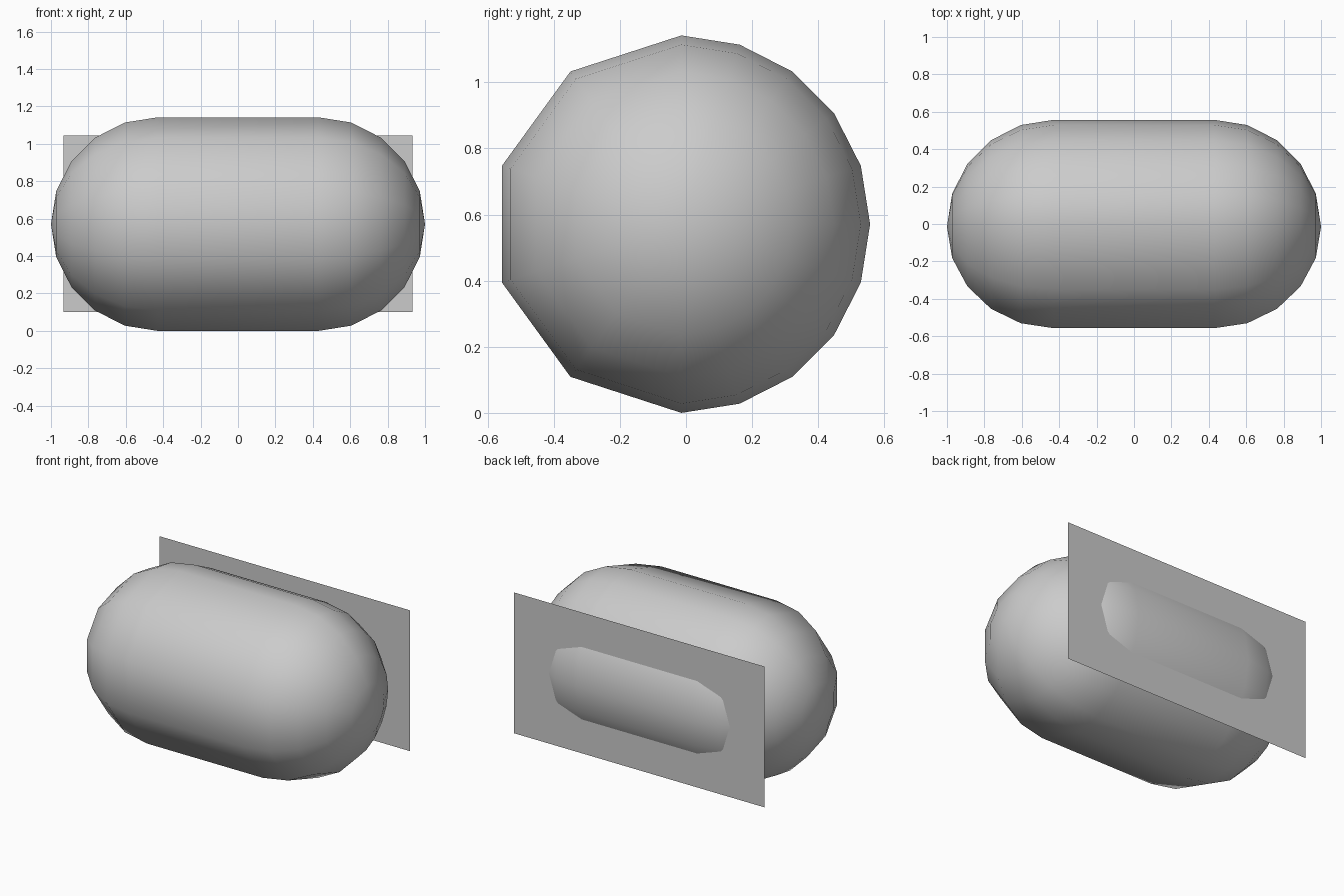
import bpy, bmesh
from math import sin, cos, radians

if "Cube" in bpy.data.objects:
    bpy.data.objects.remove(bpy.data.objects["Cube"])

R, HALF, CY, CZ = 0.571, 0.429, -0.014, 0.571


def make_object(name, bm, smooth=False):
    bmesh.ops.recalc_face_normals(bm, faces=bm.faces)
    me = bpy.data.meshes.new(name)
    bm.to_mesh(me)
    bm.free()
    for p in me.polygons:
        p.use_smooth = smooth
    ob = bpy.data.objects.new(name, me)
    bpy.context.collection.objects.link(ob)
    return ob


# Capsule lying along x: fine 18 degree facets at the back, 36 degree at the front
angles = [radians(a) for a in list(range(-90, 91, 18)) + [126, 162, 198, 234]]
cap = [(HALF + R * sin(radians(a)), R * cos(radians(a))) for a in range(0, 90, 18)]
profile = [(-x, r) for x, r in reversed(cap)] + cap

bm = bmesh.new()
rings = [[bm.verts.new((x, CY + r * cos(a), CZ + r * sin(a))) for a in angles]
         for x, r in profile]
n = len(angles)
for r0, r1 in zip(rings, rings[1:]):
    for i in range(n):
        j = (i + 1) % n
        bm.faces.new((r0[i], r0[j], r1[j], r1[i]))
for ring, x in ((rings[0], -HALF - R), (rings[-1], HALF + R)):
    pole = bm.verts.new((x, CY, CZ))
    for i in range(n):
        bm.faces.new((ring[i], ring[(i + 1) % n], pole))
make_object("capsule_body", bm, smooth=True)

# Thin upright panel cutting through the back of the capsule
bm = bmesh.new()
corners = [(0.932, 0.10), (-0.932, 0.10), (-0.932, 1.046), (0.932, 1.046)]
bm.faces.new([bm.verts.new((x, 0.495, z)) for x, z in corners])
panel = make_object("back_panel", bm)
if panel.data.polygons[0].normal.y < 0:
    panel.data.flip_normals()
